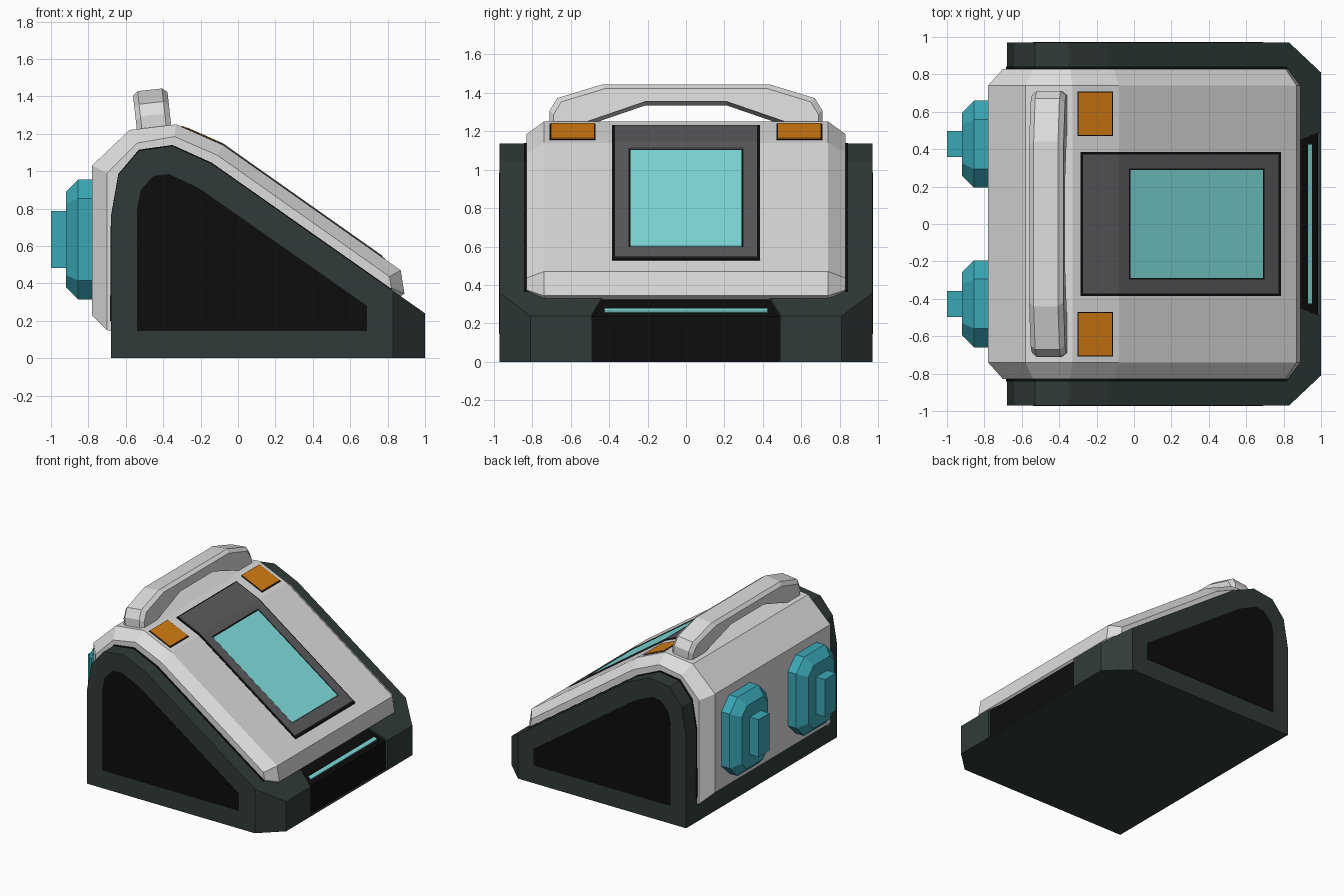
import bpy, bmesh
from math import copysign

cube = bpy.data.objects.get("Cube")
if cube:
    bpy.data.objects.remove(cube, do_unlink=True)


def material(name, r, g, b):
    m = bpy.data.materials.new(name)
    m.use_nodes = True
    m.diffuse_color = (r, g, b, 1)
    m.node_tree.nodes["Principled BSDF"].inputs["Base Color"].default_value = (r, g, b, 1)
    return m


GREY = material("light_grey", 0.72, 0.72, 0.72)
DARK = material("dark_slate", 0.03, 0.042, 0.042)
BLACK = material("black", 0.004, 0.004, 0.004)
BEZEL = material("charcoal", 0.105, 0.105, 0.112)
SCREEN = material("pale_cyan", 0.22, 0.74, 0.74)
TEAL = material("teal", 0.042, 0.39, 0.47)
ORANGE = material("orange", 0.66, 0.2, 0.006)


def loft(name, sections, mat):
    """Skin equal-length loops of 3D points and cap both ends."""
    bm = bmesh.new()
    rings = [[bm.verts.new(p) for p in s] for s in sections]
    n = len(rings[0])
    for a, b in zip(rings, rings[1:]):
        for i in range(n):
            j = (i + 1) % n
            bm.faces.new((a[i], a[j], b[j], b[i]))
    bm.faces.new(rings[0])
    bm.faces.new(rings[-1])
    bmesh.ops.recalc_face_normals(bm, faces=bm.faces)
    mesh = bpy.data.meshes.new(name)
    bm.to_mesh(mesh)
    bm.free()
    mesh.materials.append(mat)
    ob = bpy.data.objects.new(name, mesh)
    bpy.context.scene.collection.objects.link(ob)
    return ob


def at_y(profile, y):
    return [(x, y, z) for x, z in profile]


def prism(name, profile, y0, y1, mat):
    return loft(name, [at_y(profile, y0), at_y(profile, y1)], mat)


# Dark body: wedge with chamfered front corners
BACK_TOP = [(-0.68, 0.75), (-0.64, 0.98), (-0.53, 1.11), (-0.35, 1.135), (-0.14, 1.04)]
nose = [(-0.68, 0)] + BACK_TOP + [(1.0, 0.24), (1.0, 0)]
side = [(-0.68, 0)] + BACK_TOP + [(0.83, 0.359), (0.83, 0)]
body = loft("body", [at_y(side, -0.97), at_y(nose, -0.81),
                     at_y(nose, 0.81), at_y(side, 0.97)], DARK)

# Recess in the nose, flaring toward the front
plan = [(0.86, -0.435), (0.99, -0.49), (1.1, -0.49),
        (1.1, 0.49), (0.99, 0.49), (0.86, 0.435)]
cutter = loft("nose_cutter", [[(x, y, z) for x, y in plan] for z in (0.006, 0.6)], DARK)
cutter.hide_render = True
cut = body.modifiers.new("nose_recess", "BOOLEAN")
cut.operation = "DIFFERENCE"
cut.solver = "EXACT"
cut.object = cutter
bpy.context.view_layer.objects.active = body
bpy.ops.object.modifier_apply(modifier=cut.name)
bpy.data.objects.remove(cutter, do_unlink=True)

prism("nose_insert", [(0.7, 0.005), (0.985, 0.005), (0.985, 0.235),
                      (0.84, 0.337), (0.7, 0.337)], -0.5, 0.5, BLACK)
prism("nose_light", [(0.93, 0.26), (0.93, 0.279), (0.952, 0.264), (0.952, 0.25)],
      -0.425, 0.425, SCREEN)

# Black seam between the side walls and the shell
seam = [(x, z + 0.005) for x, z in BACK_TOP]
prism("seam", [(-0.684, 0.2)] + seam + [(0.82, 0.371), (0.8, 0.2)], -0.843, 0.843, BLACK)

# Side panels
panel = [(-0.54, 0.145), (-0.54, 0.8), (-0.52, 0.9), (-0.45, 0.975), (-0.37, 0.985),
         (-0.21, 0.91), (0.69, 0.28), (0.69, 0.145)]
for s, label in ((1, "left"), (-1, "right")):
    prism(label + "_side_panel", panel, s * 0.96, s * 0.973, BLACK)

# Light shell with chamfered long edges
RIDGE = [(-0.78, 1.03), (-0.58, 1.22), (-0.33, 1.25), (-0.08, 1.14), (0.87, 0.47)]
crown = [(-0.68, 0.15), (-0.78, 0.23)] + RIDGE + [(0.89, 0.345), (0.84, 0.31), (0.68, 0.15)]
rim = [(-0.68, 0.145), (-0.70, 0.15), (-0.70, 0.99), (-0.54, 1.15), (-0.34, 1.185),
       (-0.11, 1.085), (0.81, 0.436), (0.82, 0.375), (0.80, 0.35), (0.66, 0.15)]
loft("shell", [at_y(rim, -0.83), at_y(crown, -0.74),
               at_y(crown, 0.74), at_y(rim, 0.83)], GREY)


def ridge_z(x):
    for (x0, z0), (x1, z1) in zip(RIDGE, RIDGE[1:]):
        if x0 <= x <= x1:
            return z0 + (z1 - z0) * (x - x0) / (x1 - x0)


def plate(name, x0, x1, y0, y1, rise, mat):
    """Thin plate that follows the top of the shell."""
    xs = [x0] + [x for x, _ in RIDGE if x0 < x < x1] + [x1]
    top = [(x, ridge_z(x) + rise) for x in xs]
    low = [(x, ridge_z(x) - 0.001) for x in reversed(xs)]
    prism(name, top + low, y0, y1, mat)


# Screen with its frame
plate("screen_surround", -0.285, 0.787, -0.386, 0.386, 0.003, BLACK)
plate("screen", -0.02, 0.69, -0.29, 0.29, 0.005, SCREEN)
plate("bezel_top", -0.272, -0.027, -0.372, 0.372, 0.009, BEZEL)
plate("bezel_bottom", 0.697, 0.772, -0.372, 0.372, 0.009, BEZEL)
for s, label in ((1, "left"), (-1, "right")):
    plate("bezel_" + label, -0.027, 0.697, s * 0.296, s * 0.372, 0.009, BEZEL)
    # Indicator lamps
    plate(label + "_lamp_edge", -0.303, -0.112, s * 0.47, s * 0.709, 0.003, BLACK)
    plate(label + "_lamp", -0.297, -0.118, s * 0.476, s * 0.703, 0.007, ORANGE)


# Carry handle, leaning back slightly
def handle_section(x, inset):
    outer = [(0.71, 1.2), (0.71, 1.30), (0.67, 1.365), (0.44, 1.435)]
    inner = [(0.21, 1.345), (0.53, 1.235), (0.53, 1.2)]
    half = [(y - inset, z - (inset if z > 1.2 else 0)) for y, z in outer] + inner
    outer, inner = half[:4], half[4:]
    loop = outer + [(-y, z) for y, z in reversed(outer)]
    loop += [(-y, z) for y, z in reversed(inner)] + inner
    lean = 0.11
    return [(-0.45 + x - lean * (z - 1.24), y, z + lean * x) for y, z in loop]


loft("handle", [handle_section(-0.092, 0.022), handle_section(-0.065, 0),
                handle_section(0.065, 0), handle_section(0.092, 0.022)], GREY)


# Rear dials: bevelled octagonal blocks with a grip
def octagon(x, cy, hy, hz, c):
    corners = [(hy, hz - c), (hy - c, hz), (c - hy, hz), (-hy, hz - c),
               (-hy, c - hz), (c - hy, -hz), (hy - c, -hz), (hy, c - hz)]
    return [(x, cy + y, 0.635 + z) for y, z in corners]


for s, label in ((1, "left"), (-1, "right")):
    cy = s * 0.427
    loft(label + "_dial", [octagon(-0.75, cy, 0.233, 0.32, 0.1),
                           octagon(-0.855, cy, 0.233, 0.32, 0.1),
                           octagon(-0.92, cy, 0.168, 0.255, 0.065)], TEAL)
    grip = [(-0.07, -0.152), (0.07, -0.152), (0.07, 0.152), (-0.07, 0.152)]
    loft(label + "_dial_grip", [[(x, cy + y, 0.635 + z) for y, z in grip]
                                for x in (-0.9, -1.0)], TEAL)
